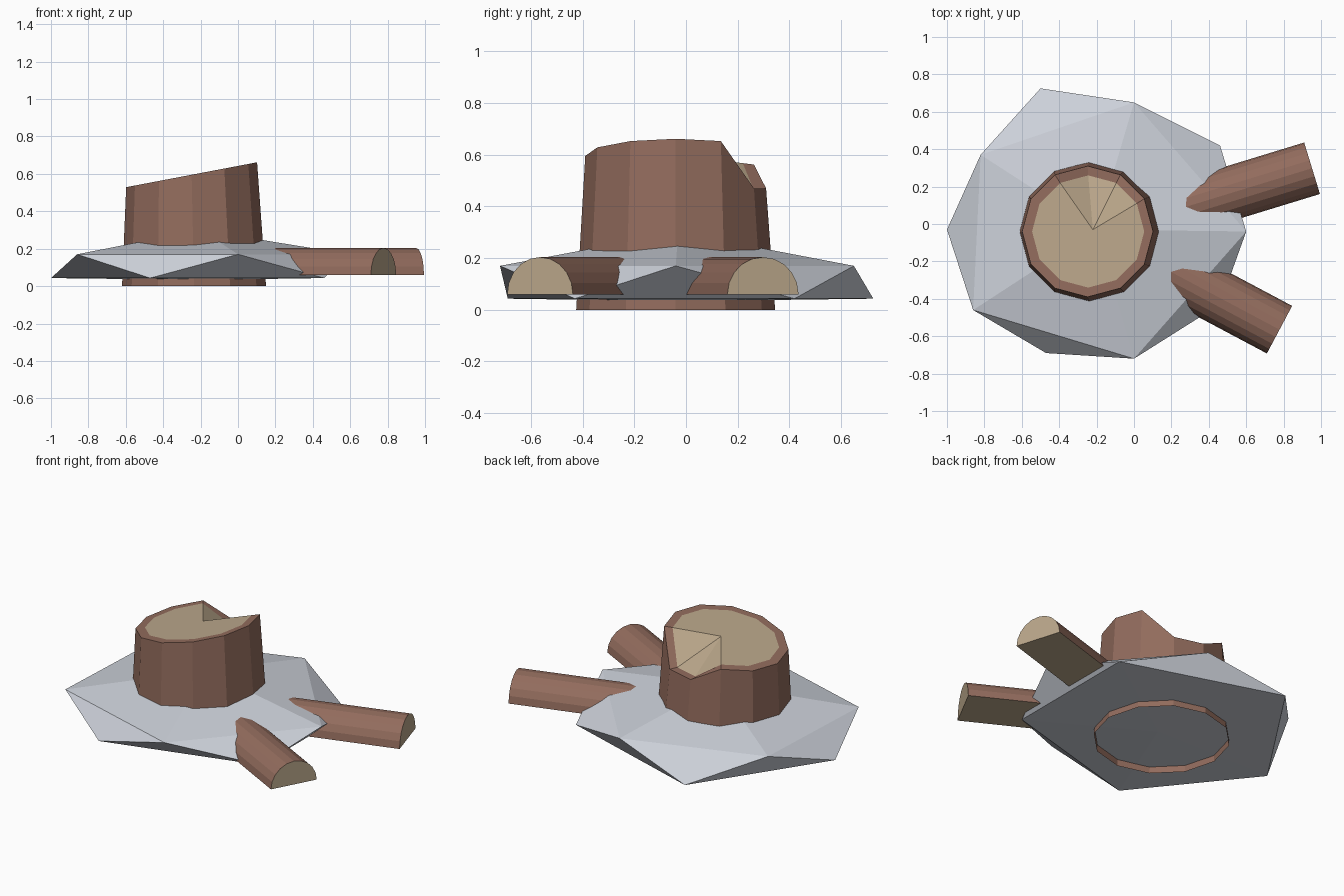
import bpy
import bmesh
from math import sin, cos, pi, radians

old = bpy.data.objects.get("Cube")
if old:
    bpy.data.objects.remove(old)


def material(name, color):
    m = bpy.data.materials.new(name)
    m.use_nodes = True
    m.diffuse_color = (*color, 1)
    m.node_tree.nodes["Principled BSDF"].inputs["Base Color"].default_value = (*color, 1)
    return m


bark = material("brown bark", (0.29, 0.15, 0.11))
wood = material("pale cut wood", (0.50, 0.39, 0.26))
snow = material("pale grey ground", (0.60, 0.63, 0.69))


def finish(name, bm, mats):
    mesh = bpy.data.meshes.new(name)
    bm.to_mesh(mesh)
    bm.free()
    for m in mats:
        mesh.materials.append(m)
    obj = bpy.data.objects.new(name, mesh)
    bpy.context.collection.objects.link(obj)
    return obj


def fan(bm, center, ring, mat=0, flip=False):
    for i, a in enumerate(ring):
        b = ring[(i + 1) % len(ring)]
        bm.faces.new((b, a, center) if flip else (a, b, center)).material_index = mat


def bridge(bm, low, high, mat=0):
    n = len(low)
    for i in range(n):
        j = (i + 1) % n
        bm.faces.new((low[i], low[j], high[j], high[i])).material_index = mat


# Ground mound: flattened twenty-sided solid with slightly irregular rims
bm = bmesh.new()
upper = [bm.verts.new((x, y, 0.17)) for x, y in
         [(0.6, -0.04), (0, 0.65), (-0.82, 0.37), (-0.86, -0.46), (0, -0.72)]]
lower = [bm.verts.new((x, y, 0.043)) for x, y in
         [(0.46, 0.42), (-0.5, 0.725), (-1, -0.03), (-0.47, -0.69), (0.46, -0.43)]]
peak = bm.verts.new((-0.2, -0.03, 0.30))
base = bm.verts.new((-0.2, -0.03, 0.033))
fan(bm, peak, upper)
fan(bm, base, lower, flip=True)
for i in range(5):
    j = (i + 1) % 5
    bm.faces.new((lower[i], upper[j], upper[i]))
    bm.faces.new((lower[i], lower[j], upper[j]))
finish("ground_mound", bm, [snow])

# Stump: open twelve-sided tube with a slanted, notched top
SIDES = 12
NOTCH = (2, 3)


def slant(x):
    return 0.595 + 0.19 * (x + 0.25)


def stump_ring(bm, radius, cx, flat=None):
    ring = []
    for i in range(SIDES):
        a = 2 * pi * i / SIDES
        x, y = cx + radius * cos(a), -0.04 + radius * sin(a)
        z = flat if flat is not None else 0.47 if i in NOTCH else slant(x)
        ring.append(bm.verts.new((x, y, z)))
    return ring


bm = bmesh.new()
foot = stump_ring(bm, 0.385, -0.235, flat=0)
rim = stump_ring(bm, 0.35, -0.248)
inner = stump_ring(bm, 0.30, -0.245)
heart = bm.verts.new((-0.22, -0.03, slant(-0.22)))
bridge(bm, foot, rim)
bridge(bm, rim, inner)
fan(bm, heart, inner, mat=1)
finish("stump", bm, [bark, wood])


# Split logs: half-round bark with pale flat underside and ends
def split_log(name, end_x, end_y, angle, length, radius=0.144, steps=10):
    bm = bmesh.new()
    rings = []
    for x in (-length, 0):
        rings.append([bm.verts.new((x, radius * cos(pi * i / steps),
                                    radius * sin(pi * i / steps)))
                      for i in range(steps + 1)])
    back, front = rings
    for i in range(steps):
        bm.faces.new((back[i], back[i + 1], front[i + 1], front[i]))
    for loop in (back, front, [back[0], front[0], front[-1], back[-1]]):
        bm.faces.new(loop).material_index = 1
    bmesh.ops.recalc_face_normals(bm, faces=bm.faces)
    obj = finish(name, bm, [bark, wood])
    obj.location = (end_x, end_y, 0.06)
    obj.rotation_euler.z = radians(angle)


split_log("left_back_log", 0.952, 0.298, 17, 0.85)
split_log("left_front_log", 0.778, -0.565, -28, 0.75)
